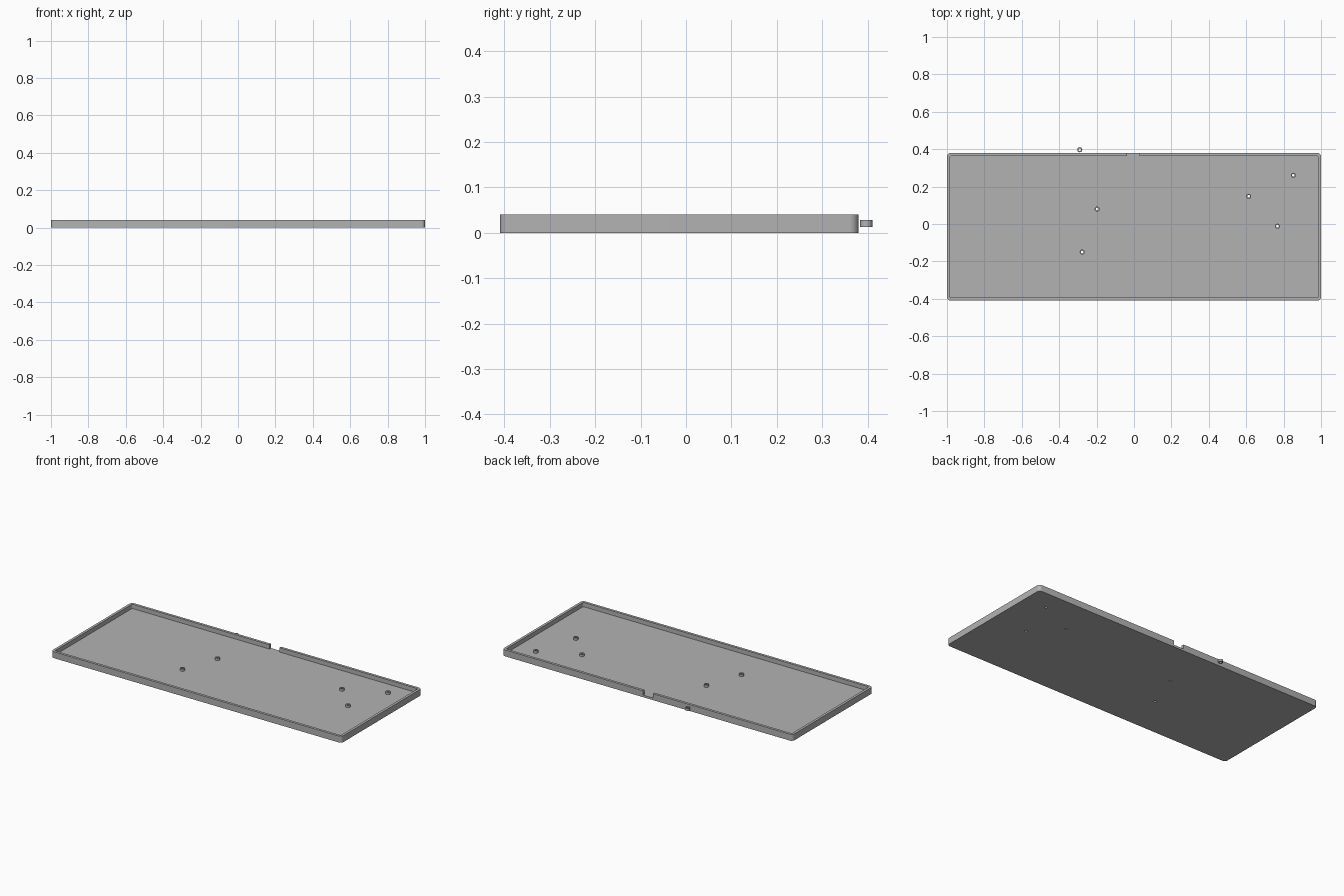
import bpy
import math

if "Cube" in bpy.data.objects:
    bpy.data.objects.remove(bpy.data.objects["Cube"], do_unlink=True)

# Overall dimensions
BACK, FRONT, HALF_W = 0.38, -0.41, 1.0
HEIGHT, FLOOR, WALL = 0.04, 0.013, 0.016
POST_R, HOLE_R, POST_TOP = 0.0135, 0.007, 0.028
POSTS = [(-0.29, 0.397), (-0.197, 0.08), (-0.277, -0.15),
         (0.613, 0.148), (0.852, 0.26), (0.767, -0.012)]

grey = bpy.data.materials.new("plain grey")
grey.use_nodes = True
colour = (0.45, 0.45, 0.45, 1)
grey.diffuse_color = colour
grey.node_tree.nodes["Principled BSDF"].inputs["Base Color"].default_value = colour


def prism(name, outline, z0, z1):
    """Upright solid over a counter-clockwise outline."""
    n = len(outline)
    verts = [(x, y, z) for z in (z0, z1) for x, y in outline]
    faces = [tuple(reversed(range(n))), tuple(range(n, 2 * n))]
    faces += [(i, (i + 1) % n, (i + 1) % n + n, i + n) for i in range(n)]
    mesh = bpy.data.meshes.new(name)
    mesh.from_pydata(verts, [], faces)
    mesh.materials.append(grey)
    obj = bpy.data.objects.new(name, mesh)
    bpy.context.collection.objects.link(obj)
    return obj


def rounded_rect(inset, radius, steps=8):
    """Tray outline, moved inwards by inset."""
    w, f, b = HALF_W - inset - radius, FRONT + inset + radius, BACK - inset - radius
    points = []
    for k, (cx, cy) in enumerate([(w, b), (-w, b), (-w, f), (w, f)]):
        for i in range(steps + 1):
            a = (k + i / steps) * math.pi / 2
            points.append((cx + radius * math.cos(a), cy + radius * math.sin(a)))
    return points


def circle(x, y, r, n=32):
    return [(x + r * math.cos(math.tau * i / n), y + r * math.sin(math.tau * i / n))
            for i in range(n)]


def cut(obj, cutter):
    """Subtract the cutter, then discard it."""
    cutter.hide_render = True
    mod = obj.modifiers.new("cut", 'BOOLEAN')
    mod.operation, mod.solver, mod.object = 'DIFFERENCE', 'EXACT', cutter
    bpy.context.view_layer.update()
    graph = bpy.context.evaluated_depsgraph_get()
    result = bpy.data.meshes.new_from_object(obj.evaluated_get(graph))
    obj.modifiers.clear()
    obj.data = result
    bpy.data.objects.remove(cutter, do_unlink=True)


def smooth(obj):
    bpy.ops.object.select_all(action='DESELECT')
    obj.select_set(True)
    bpy.context.view_layer.objects.active = obj
    bpy.ops.object.shade_smooth_by_angle(angle=math.radians(30))


# Shallow tray with a cable notch in the back wall
tray = prism("tray", rounded_rect(0, 0.02), 0, HEIGHT)
cut(tray, prism("cavity_cutter", rounded_rect(WALL, 0.006), FLOOR, HEIGHT + 0.02))
notch = [(-0.038, BACK - 0.03), (0.03, BACK - 0.03),
         (0.03, BACK + 0.02), (-0.038, BACK + 0.02)]
cut(tray, prism("notch_cutter", notch, FLOOR, HEIGHT + 0.02))

# Hollow standoffs, with screw holes through the floor below them
for i, (x, y) in enumerate(POSTS):
    hole = circle(x, y, HOLE_R)
    if y < BACK - WALL:
        cut(tray, prism("hole_cutter", hole, -0.02, HEIGHT + 0.02))
    post = prism(f"standoff_{i + 1}", circle(x, y, POST_R), FLOOR, POST_TOP)
    cut(post, prism("bore_cutter", hole, -0.02, HEIGHT + 0.02))
    smooth(post)
smooth(tray)
